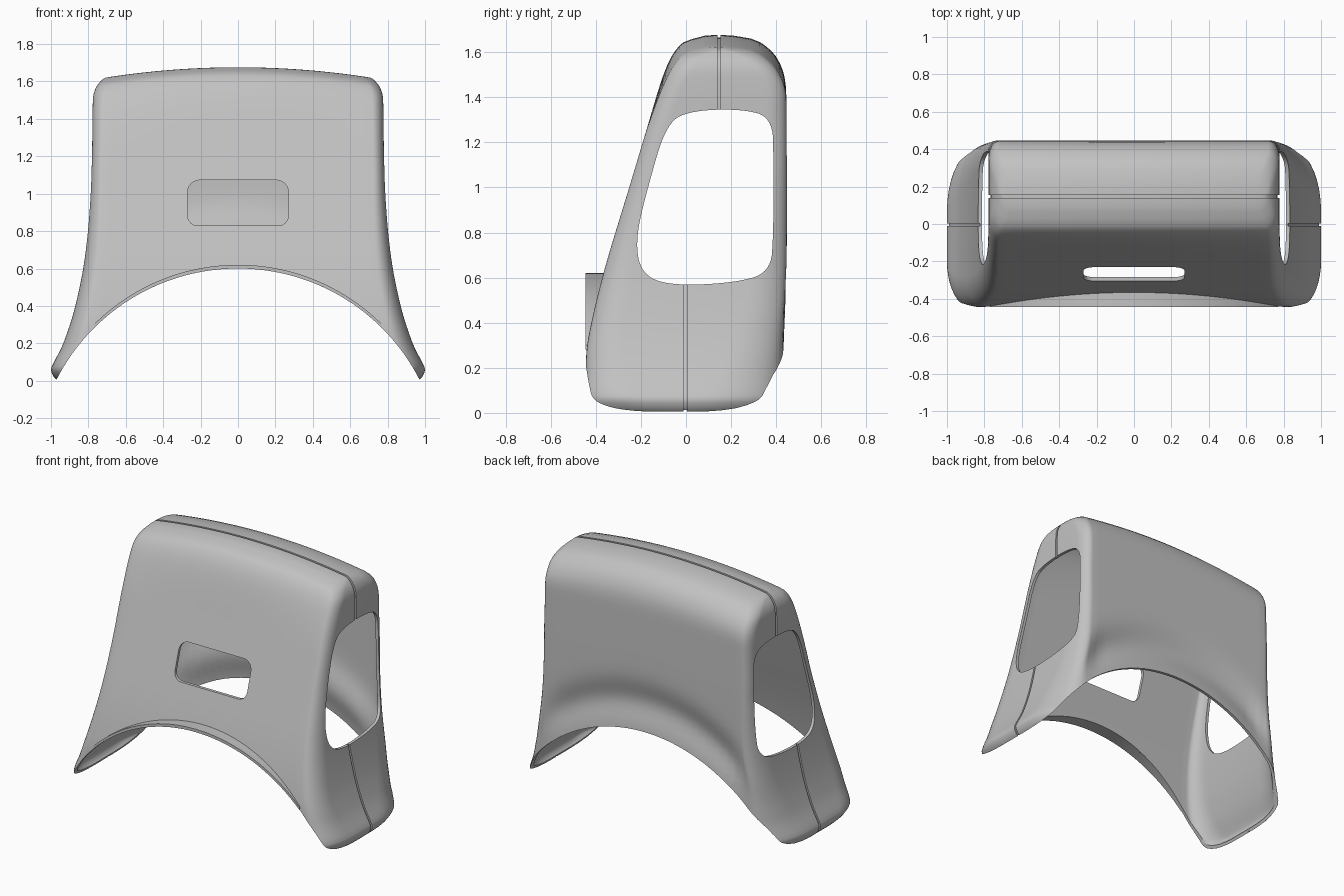
import bpy, bmesh, math

if "Cube" in bpy.data.objects:
    bpy.data.objects.remove(bpy.data.objects["Cube"], do_unlink=True)

grey = bpy.data.materials.new("light_grey")
grey.use_nodes = True
grey.diffuse_color = (0.54, 0.54, 0.54, 1)
grey.node_tree.nodes["Principled BSDF"].inputs["Base Color"].default_value = (0.54, 0.54, 0.54, 1)

# Body profiles, each a list of (height, value)
WIDTH = [(-.04, .93), (0, .965), (.02, .985), (.06, 1.0), (.1, .984), (.19, .938), (.38, .875),
         (.65, .82), (.97, .79), (1.25, .78), (1.58, .775), (1.63, .76), (1.665, .73), (1.675, .71)]
FRONT = [(-.04, -.445), (.2, -.445), (.33, -.434), (.62, -.366), (1.0, -.252), (1.25, -.177),
         (1.45, -.117), (1.55, -.08), (1.61, -.045), (1.65, 0), (1.675, .09)]
BACK = [(-.04, .41), (.05, .42), (.2, .43), (.5, .445), (1.4, .445), (1.5, .435), (1.58, .4),
        (1.63, .35), (1.66, .29), (1.675, .2)]
# Corner radii across and along the legs, front then back
FRONT_RX = [(0, .14), (.1, .12), (.3, .1), (1.1, .06)]
FRONT_RY = [(0, .32), (.1, .21), (.3, .16), (1.1, .09)]
BACK_RX = [(0, .2), (.1, .18), (.25, .14), (.5, .1), (1.1, .06)]
BACK_RY = [(0, .38), (.1, .33), (.25, .25), (.5, .18), (1.1, .09)]


def curve(table, z):
    """Smooth interpolation through a profile."""
    z = min(max(z, table[0][0]), table[-1][0])
    i = max(k for k in range(len(table) - 1) if table[k][0] <= z)

    def slope(k):
        a, b = table[max(k - 1, 0)], table[min(k + 1, len(table) - 1)]
        return (b[1] - a[1]) / (b[0] - a[0])
    (z0, v0), (z1, v1) = table[i], table[i + 1]
    h = z1 - z0
    t = (z - z0) / h
    return ((1 + 2 * t) * (1 - t) ** 2 * v0 + t * (1 - t) ** 2 * h * slope(i)
            + t * t * (3 - 2 * t) * v1 + t * t * (t - 1) * h * slope(i + 1))


def arch(x):
    """Height of the bottom arch."""
    return math.sqrt(max(1.09 ** 2 - x * x, 0)) - 0.49


def ramp(z, lo, hi):
    t = min(max((z - lo) / (hi - lo), 0), 1)
    return t * t * (3 - 2 * t)


def mix(a, b, t):
    return a + (b - a) * t


def side_run(w, y, rx, ry, sign):
    """One long side of a section with its two rounded corners."""
    n, m = 10, 28
    corner = []
    for k in range(n):
        a = math.pi / 2 * k / n
        corner.append((-w + rx * (1 - math.cos(a)), y - sign * ry * (1 - math.sin(a))))
    flat = [(mix(-w + rx, w - rx, k / m), y) for k in range(m + 1)]
    return corner + flat + [(-px, py) for px, py in reversed(corner)]


def section(z, inset, collapse=False):
    """Rounded rectangular cross-section at one height."""
    w = curve(WIDTH, z) - inset
    f, b = curve(FRONT, z) + inset, curve(BACK, z) - inset
    if collapse:
        f = b = 0.145
        w -= 0.04
    half = (b - f) / 2
    front = side_run(w, f, curve(FRONT_RX, z), min(curve(FRONT_RY, z), half), -1)
    back = side_run(w, b, curve(BACK_RX, z), min(curve(BACK_RY, z), half), 1)
    pts = []
    for x, y in front + back[::-1]:
        # Shallow cove above the rear arch, and a crowned top
        if y > 0.2 and z < 1.4:
            d = z - arch(x)
            y -= .04 * math.exp(-((d - .18) / .12) ** 2) * ramp(w - abs(x), .05, .2)
        pts.append((x, y, z - .06 * (x / .74) ** 2 * ramp(z, 1.2, 1.62) - inset * (z > 1.6)))
    return pts


def finish(name, bm):
    bmesh.ops.recalc_face_normals(bm, faces=bm.faces)
    mesh = bpy.data.meshes.new(name)
    bm.to_mesh(mesh)
    bm.free()
    mesh.materials.append(grey)
    ob = bpy.data.objects.new(name, mesh)
    bpy.context.collection.objects.link(ob)
    return ob


def loft(name, rings, cap_ends=()):
    bm = bmesh.new()
    rows = [[bm.verts.new(p) for p in r] for r in rings]
    n = len(rows[0])
    for a, b in zip(rows, rows[1:]):
        for k in range(n):
            bm.faces.new((a[k], a[(k + 1) % n], b[(k + 1) % n], b[k]))
    for e in cap_ends:
        bm.faces.new(rows[e])
    bmesh.ops.remove_doubles(bm, verts=bm.verts, dist=1e-5)
    return finish(name, bm)


def prism(name, points, axis, lo, hi):
    """Extrude a 2D outline along x or y."""
    place = (lambda p, d: (d, *p)) if axis == "x" else (lambda p, d: (p[0], d, p[1]))
    return loft(name, [[place(p, d) for p in points] for d in (lo, hi)], (0, -1))


def soften(points, times):
    for _ in range(times):
        out = []
        for p, q in zip(points, points[1:] + points[:1]):
            out += [tuple(mix(u, v, s) for u, v in zip(p, q)) for s in (.25, .75)]
        points = out
    return points


def activate(ob):
    bpy.ops.object.select_all(action="DESELECT")
    ob.select_set(True)
    bpy.context.view_layer.objects.active = ob


def cut(ob, cutter):
    mod = ob.modifiers.new("cut", "BOOLEAN")
    mod.operation, mod.solver, mod.object = "DIFFERENCE", "EXACT", cutter
    activate(ob)
    bpy.ops.object.modifier_apply(modifier=mod.name)
    bpy.data.objects.remove(cutter, do_unlink=True)


# Hollow shell, open underneath
heights = [-.04, -.02, 0, .01, .02, .03, .045, .06, .075, .1] + [.13 + .04 * k for k in range(35)]
heights += [1.52, 1.55, 1.58, 1.605, 1.63, 1.645, 1.66, 1.669, 1.675]


def body_rings(inset):
    return [section(z, inset) for z in heights] + [section(1.676, inset, True)]


shell = loft("shell", body_rings(0))
solid = shell.modifiers.new("wall", "SOLIDIFY")
solid.thickness, solid.offset = 0.02, -1
activate(shell)
bpy.ops.object.modifier_apply(modifier=solid.name)

# Seam grooves over the top and down the legs
for y, lo, hi in ((.147, 1.2, 1.8), (-.003, -.2, .8)):
    box = [(y - .007, lo), (y + .007, lo), (y + .007, hi), (y - .007, hi)]
    groove = prism("seam_cutter", box, "x", -1.2, 1.2)
    cut(groove, loft("seam_core", body_rings(.011), (0,)))
    cut(shell, groove)

# Side openings
opening = soften([(-.225, .77), (-.17, 1.0), (-.085, 1.29), (.03, 1.342), (.25, 1.348), (.385, 1.31),
                  (.388, 1.1), (.388, .8), (.375, .62), (.2, .575), (-.08, .565), (-.2, .62)], 3)
for lo, hi in ((-1.2, -.6), (.6, 1.2)):
    cut(shell, prism("side_cutter", opening, "x", lo, hi))

# Front window with rounded corners
window = []
for cx, cz, start in ((.21, 1.008, 0), (-.21, 1.008, 90), (-.21, .885, 180), (.21, .885, 270)):
    for k in range(7):
        a = math.radians(start + 15 * k)
        window.append((cx + .06 * math.cos(a), cz + .06 * math.sin(a)))
window = [(x, z + .01 * (1 - (x / .27) ** 2)) for x, z in window]
cut(shell, prism("window_cutter", window, "y", -.6, 0))

# Bottom arch
xs = [mix(-.9725, .9725, k / 64) for k in range(65)]
outline = [(x, arch(x)) for x in xs] + [(1.2, 0), (1.2, -.3), (-1.2, -.3), (-1.2, 0)]
cut(shell, prism("arch_cutter", outline, "y", -.7, .7))

# Thin lip along the front arch
rings = []
for k in range(49):
    x = mix(-.77, .77, k / 48)
    z = arch(x)
    inner = max(curve(FRONT, z) + .012, -.435)
    rings.append([(x, -.445, z), (x, inner, z), (x, inner, z + .02), (x, -.445, z + .02)])
lip = loft("front_arch_lip", rings, (0, -1))

for ob in (shell, lip):
    activate(ob)
    bpy.ops.object.shade_smooth_by_angle(angle=math.radians(35))
